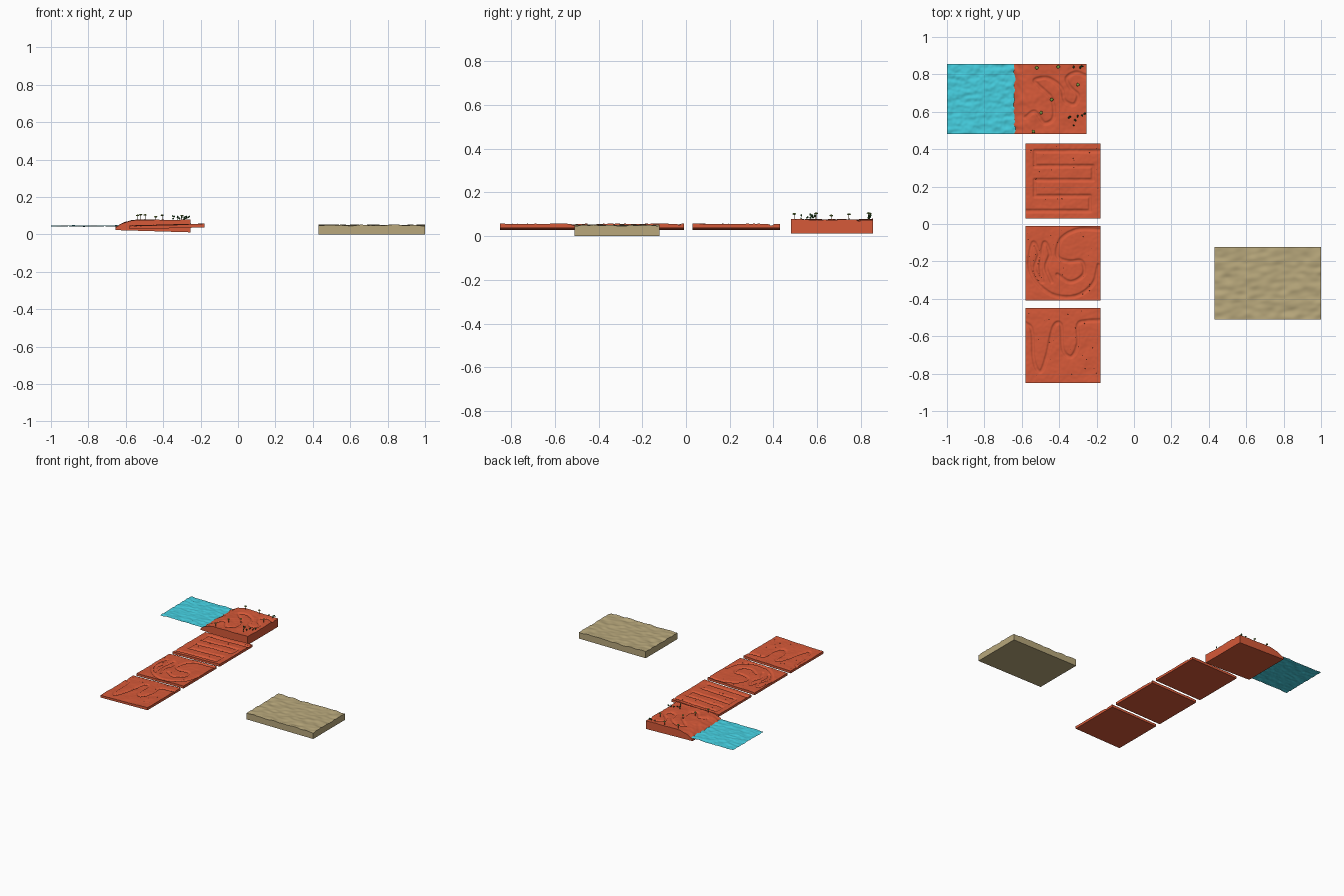
import bpy, bmesh, math, random
from mathutils import Vector, noise

if "Cube" in bpy.data.objects:
    bpy.data.objects.remove(bpy.data.objects["Cube"])

random.seed(4)


def material(name, rgb):
    m = bpy.data.materials.new(name)
    m.diffuse_color = (*rgb, 1)
    m.use_nodes = True
    m.node_tree.nodes["Principled BSDF"].inputs["Base Color"].default_value = m.diffuse_color
    return m


RED = material("red_earth", (0.67, 0.10, 0.04))
SAND = material("sand", (0.48, 0.39, 0.20))
WATER = material("water", (0.06, 0.62, 0.74))
LEAF = material("leaf", (0.20, 0.34, 0.05))
DARK_LEAF = material("dark_leaf", (0.03, 0.13, 0.03))
BARK = material("bark", (0.15, 0.07, 0.03))
STONE = material("stone", (0.20, 0.04, 0.02))


def finish(bm, name, mat, smooth=True):
    bmesh.ops.recalc_face_normals(bm, faces=bm.faces[:])
    me = bpy.data.meshes.new(name)
    bm.to_mesh(me)
    bm.free()
    ob = bpy.data.objects.new(name, me)
    bpy.context.collection.objects.link(ob)
    me.materials.append(mat)
    if smooth:
        bpy.ops.object.select_all(action='DESELECT')
        ob.select_set(True)
        bpy.context.view_layer.objects.active = ob
        bpy.ops.object.shade_smooth_by_angle(angle=math.radians(50))
    return ob


def rough(x, y, scale, seed=0):
    return noise.noise(Vector((x * scale, y * scale, seed + 0.37)))


def slab(name, mat, x0, x1, y0, y1, nx, ny, top, bottom=None):
    """Height-field top with straight side walls and a flat underside."""
    bm = bmesh.new()
    g = []
    for j in range(ny + 1):
        y = y0 + (y1 - y0) * j / ny
        row = []
        for i in range(nx + 1):
            x = x0 + (x1 - x0) * i / nx
            row.append(bm.verts.new((x, y, top(x, y))))
        g.append(row)
    for j in range(ny):
        for i in range(nx):
            bm.faces.new((g[j][i], g[j][i + 1], g[j + 1][i + 1], g[j + 1][i]))
    if bottom:
        rim = (g[0][:-1] + [r[-1] for r in g[:-1]] + g[-1][:0:-1]
               + [r[0] for r in g[:0:-1]])
        low = [bm.verts.new((v.co.x, v.co.y, bottom(v.co.x, v.co.y))) for v in rim]
        n = len(rim)
        for k in range(n):
            bm.faces.new((rim[k], low[k], low[(k + 1) % n], rim[(k + 1) % n]))
        bm.faces.new(low[::-1])
    return finish(bm, name, mat)


def spline(pts, steps=7):
    """Catmull-Rom curve through the control points."""
    p = [Vector(q) for q in pts]
    p = [2 * p[0] - p[1]] + p + [2 * p[-1] - p[-2]]
    out = []
    for i in range(1, len(p) - 2):
        a, b, c, d = p[i - 1:i + 3]
        for s in range(steps):
            t = s / steps
            out.append(0.5 * (2 * b + (c - a) * t + (2 * a - 5 * b + 4 * c - d) * t * t
                              + (3 * b - a - 3 * c + d) * t ** 3))
    return out + [p[-2]]


def groove_depth(x, y, paths, width=0.011, depth=0.006):
    best = 1e9
    for path in paths:
        for a, b in zip(path, path[1:]):
            dx, dy, px, py = b[0] - a[0], b[1] - a[1], x - a[0], y - a[1]
            t = max(0, min(1, (px * dx + py * dy) / (dx * dx + dy * dy + 1e-12)))
            best = min(best, (px - t * dx) ** 2 + (py - t * dy) ** 2)
    return depth * max(0, min(1, 2 - 2 * math.sqrt(best) / width))


# track layouts pressed into the three tiles
ZIGZAG = [[(-.18, .39), (-.53, .39), (-.53, .31), (-.22, .31), (-.22, .235), (-.53, .235),
           (-.53, .15), (-.235, .15), (-.235, .07), (-.58, .07)]]
BEND = [spline([(-.19, -.22), (-.22, -.32), (-.31, -.385), (-.43, -.38), (-.52, -.31),
                (-.56, -.22), (-.54, -.1), (-.51, -.16), (-.53, -.24), (-.49, -.31),
                (-.50, -.22), (-.48, -.1), (-.45, -.16), (-.47, -.23), (-.44, -.31)]),
        spline([(-.18, -.03), (-.3, -.03), (-.39, -.08), (-.41, -.17), (-.35, -.2),
                (-.28, -.2), (-.27, -.27), (-.34, -.31), (-.41, -.27)])]
LOOPS = [spline([(-.58, -.53), (-.545, -.57), (-.535, -.73), (-.50, -.79), (-.465, -.7),
                 (-.43, -.55), (-.39, -.54), (-.38, -.67), (-.335, -.71), (-.30, -.64),
                 (-.30, -.54), (-.26, -.52), (-.18, -.515)])]
HILL = [spline([(-.58, .57), (-.53, .60), (-.48, .54), (-.43, .57), (-.44, .67), (-.51, .74),
                (-.53, .77), (-.46, .78), (-.39, .73), (-.37, .66), (-.32, .64), (-.30, .69),
                (-.34, .73), (-.36, .78), (-.31, .81), (-.255, .79)])]


def tile_top(x, y, paths, seed):
    tilt = 0.046 + 0.010 * (x + 0.58) / 0.4
    return tilt + 0.003 * rough(x, y, 14, seed) + 0.001 * rough(x, y, 60, seed) \
        - groove_depth(x, y, paths)


def tile_base(x, y):
    return 0.028 + 0.009 * (x + 0.58) / 0.4


# track tiles
for k, (y0, paths) in enumerate(((0.03, ZIGZAG), (-0.41, BEND), (-0.85, LOOPS))):
    slab(f"track_tile_{k + 1}", RED, -0.58, -0.178, y0, y0 + 0.4, 90, 90,
         lambda x, y: tile_top(x, y, paths, k * 5), tile_base)


# hill block with a sloping shore on its left side
def hill_top(x, y):
    t = max(0, min(1, (x + 0.655 + 0.012 * rough(x, y, 30, 2)) / 0.115))
    return 0.034 + 0.042 * (t * (2 - t)) + 0.005 * t * rough(x, y, 12, 7) \
        + 0.0015 * rough(x, y, 50, 3) - groove_depth(x, y, HILL)


slab("hill_block", RED, -0.655, -0.255, 0.48, 0.855, 85, 80, hill_top,
     lambda x, y: 0.011 - 0.012 * (x + 0.255) / 0.4)

# rippled water sheet
slab("water_sheet", WATER, -1.0, -0.62, 0.48, 0.855, 75, 75,
     lambda x, y: 0.045 + 0.005 * rough(x * 0.8, y * 1.6, 24, 1) + 0.002 * rough(x, y, 60, 8))

# rippled sand block
slab("sand_block", SAND, 0.43, 1.0, -0.51, -0.122, 90, 62,
     lambda x, y: 0.049 + 0.006 * rough(x + 0.7 * y, 1.7 * y - 0.5 * x, 17, 4),
     lambda x, y: 0.0)


def blob(bm, at, r, squash=1.0, sub=1):
    vs = bmesh.ops.create_icosphere(bm, subdivisions=sub, radius=r)["verts"]
    for v in vs:
        v.co = Vector((v.co.x, v.co.y, v.co.z * squash)) + Vector(at)


# flat-crowned trees
trunks, crowns = bmesh.new(), bmesh.new()
for x, y in ((-.52, .835), (-.405, .84), (-.44, .665), (-.497, .595), (-.537, .495), (-.30, .745)):
    z = hill_top(x, y)
    vs = bmesh.ops.create_cone(trunks, cap_ends=True, segments=6, radius1=0.002,
                               radius2=0.0012, depth=0.026)["verts"]
    for v in vs:
        v.co += Vector((x, y, z + 0.012))
    blob(crowns, (x, y, z + 0.026), 0.009, 0.45, 2)
finish(trunks, "tree_trunks", BARK)
finish(crowns, "tree_crowns", LEAF, False)

# bushes
bushes = bmesh.new()
for x, y in ((-.275, .845), (-.285, .838), (-.325, .84), (-.265, .59), (-.275, .58), (-.315, .555),
             (-.345, .57), (-.30, .575), (-.32, .53)):
    z = hill_top(x, y)
    for _ in range(3):
        blob(bushes, (x + random.uniform(-.004, .004), y + random.uniform(-.004, .004),
                      z + random.uniform(.006, .022)), random.uniform(.003, .006))
finish(bushes, "bushes", DARK_LEAF, False)

# scattered stones on tiles
stones = bmesh.new()
for k, (y0, paths) in enumerate(((0.03, ZIGZAG), (-0.41, BEND), (-0.85, LOOPS))):
    for _ in range(22):
        x, y = random.uniform(-.57, -.19), random.uniform(y0 + .01, y0 + .39)
        blob(stones, (x, y, tile_top(x, y, paths, k * 5)), random.uniform(.0015, .0035), 0.7)
finish(stones, "stones", STONE, False)
